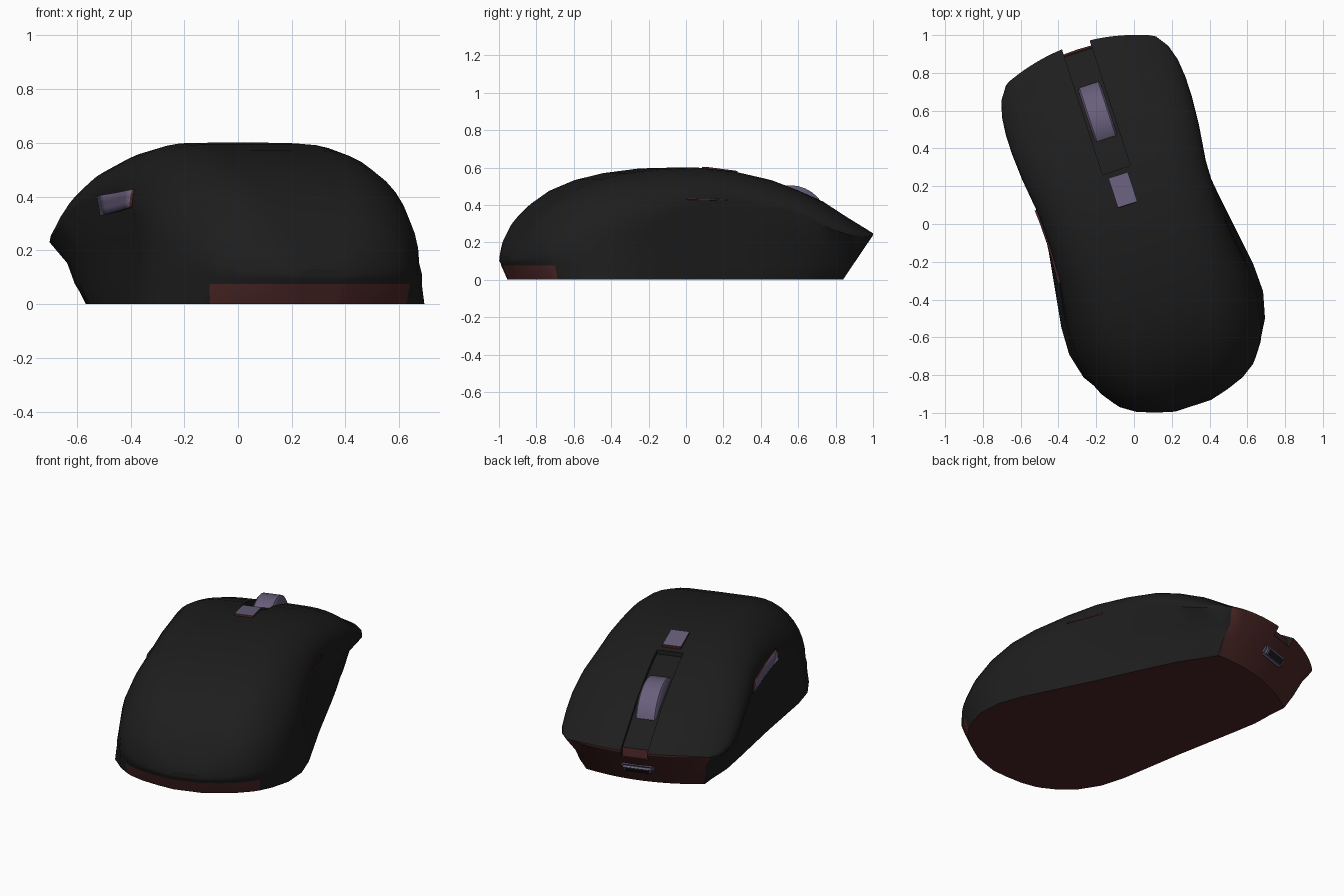
import bpy, bmesh, math

if "Cube" in bpy.data.objects:
    bpy.data.objects.remove(bpy.data.objects["Cube"], do_unlink=True)

TURN = math.radians(18)   # whole device is turned on the table


def make_mat(name, color):
    m = bpy.data.materials.new(name)
    m.use_nodes = True
    m.diffuse_color = (*color, 1)
    bsdf = m.node_tree.nodes["Principled BSDF"]
    bsdf.inputs["Base Color"].default_value = (*color, 1)
    bsdf.inputs["Roughness"].default_value = 0.6
    return m


BLACK = make_mat("charcoal_black", (0.0125, 0.0125, 0.0125))
RED = make_mat("dark_red", (0.07, 0.019, 0.019))
PURPLE = make_mat("grey_purple", (0.14, 0.115, 0.2))

# Stations along the shell: position, base half width, shoulder half width,
# shoulder height, crown height
STATIONS = [
    (-1.012, .08, .1, .10, .13), (-.985, .18, .2, .10, .18),
    (-.95, .275, .295, .10, .25), (-.9, .355, .37, .105, .32),
    (-.87, .385, .395, .11, .35), (-.8, .44, .445, .12, .41),
    (-.69, .505, .485, .15, .48), (-.55, .54, .51, .2, .535),
    (-.4, .535, .505, .26, .57), (-.2, .505, .475, .36, .595),
    (0, .475, .46, .42, .60), (.2, .45, .465, .41, .58),
    (.4, .425, .49, .37, .535), (.55, .405, .50, .32, .48),
    (.7, .385, .50, .27, .42), (.85, .37, .49, .24, .335),
    (.95, .355, .465, .23, .28), (1.0, .345, .42, .23, .25),
]
ARC = 9


def smooth(t):
    t = min(1, max(0, t))
    return t * t * (3 - 2 * t)


def station(v):
    for a, b in zip(STATIONS, STATIONS[1:]):
        if v <= b[0]:
            t = (v - a[0]) / (b[0] - a[0])
            return tuple(p + (q - p) * t for p, q in zip(a, b))
    return STATIONS[-1]


def half_section(s):
    """Half profile from the base edge over a round shoulder to a flat crown."""
    v, b, w, zr, h = s
    low = .075
    flat = .4 * w
    pinch = .02 * smooth((zr - .15) / .25)
    pts = [(b, 0), (b + (w - b) * low / zr, low),
           ((b + w) / 2 - pinch, (low + zr) / 2)]
    for i in range(ARC + 1):
        a = math.pi / 2 * i / ARC
        pts.append((flat + (w - flat) * math.cos(a), zr + (h - zr) * math.sin(a)))
    return pts + [(0, h + .001)]


def place(u, v, z):
    """Round the nose in plan and undercut both ends."""
    nose, tail = smooth((v - .5) / .5), smooth((-.7 - v) / .3)
    v2 = v - nose * (.5 * u * u + .17 * max(0, 1 - z / .24))
    return (u, v2 + tail * .04 * max(0, 1 - z / .1), z)


def side_u(v, z):
    """Half width of the shell at a given height."""
    pts = half_section(station(v))
    for (u0, z0), (u1, z1) in zip(pts, pts[1:]):
        if z <= z1:
            return u0 + (u1 - u0) * (z - z0) / (z1 - z0)
    return 0


def add_grid(bm, rows, mat=0):
    vs = [[bm.verts.new(p) for p in r] for r in rows]
    for r0, r1 in zip(vs, vs[1:]):
        for i in range(len(r0) - 1):
            f = bm.faces.new((r0[i], r0[i + 1], r1[i + 1], r1[i]))
            f.material_index = mat


def finish(bm, name, mats, angle=40):
    bmesh.ops.remove_doubles(bm, verts=bm.verts[:], dist=1e-5)
    bmesh.ops.recalc_face_normals(bm, faces=bm.faces[:])
    me = bpy.data.meshes.new(name)
    bm.to_mesh(me)
    bm.free()
    for m in mats:
        me.materials.append(m)
    ob = bpy.data.objects.new(name, me)
    bpy.context.collection.objects.link(ob)
    ob.rotation_euler.z = TURN
    shade(ob, angle)
    return ob


def shade(ob, angle):
    bpy.ops.object.select_all(action='DESELECT')
    ob.select_set(True)
    bpy.context.view_layer.objects.active = ob
    bpy.ops.object.shade_smooth_by_angle(angle=math.radians(angle))


def box(name, centre, size, mats, bevel=0.0, tilt=0.0, top_only=False):
    bm = bmesh.new()
    bmesh.ops.create_cube(bm, size=1)
    bmesh.ops.scale(bm, vec=size, verts=bm.verts)
    if bevel:
        bmesh.ops.bevel(bm, geom=bm.edges[:], offset=bevel, segments=2, affect='EDGES')
    if top_only:
        bm.normal_update()
        for f in bm.faces:
            f.material_index = 0 if f.normal.z > .5 else 1
    for p in bm.verts:
        y, z = p.co.y, p.co.z
        p.co.y = y * math.cos(tilt) - z * math.sin(tilt) + centre[1]
        p.co.z = y * math.sin(tilt) + z * math.cos(tilt) + centre[2]
        p.co.x += centre[0]
    return finish(bm, name, mats)


# Shell: lofted top, red base and red nose panel
bm = bmesh.new()
loops = []
for s in STATIONS:
    half = half_section(s)
    full = [(-u, z) for u, z in half] + [(u, z) for u, z in half[-2::-1]]
    loops.append([place(u, s[0], z) for u, z in full])
add_grid(bm, loops)
across = [i / 5 - 1 for i in range(11)]
for s, mat in ((STATIONS[0], 0), (STATIONS[-1], 1)):
    add_grid(bm, [[place(k * u, s[0], z) for k in across]
                  for u, z in half_section(s)], mat)
for f in bm.faces:
    c = f.calc_center_median()
    if c.y < -.85 and c.z < .06:      # rear bumper strip
        f.material_index = 1
add_grid(bm, [[place(k * s[1], s[0], 0) for k in across] for s in STATIONS], 1)
shell = finish(bm, "shell", [BLACK, RED])

# Wheel channel, cut into the crown and notched at the nose
bm = bmesh.new()
rows = [(v, station(v)[4] - .025) for v in (.3, .4, .55, .7, .85, .955)]
rows += [(.96, .2), (1.1, .2)]
loops = [[(-.077, v, z), (.077, v, z), (.077, v, .9), (-.077, v, .9), (-.077, v, z)]
         for v, z in rows]
add_grid(bm, loops)
for i in (0, -1):
    bm.faces.new([bm.verts.new(p) for p in loops[i][:4]])
cutter = finish(bm, "channel_cutter", [BLACK])
cutter.hide_render = True
cut = shell.modifiers.new("channel", 'BOOLEAN')
cut.operation, cut.object, cut.solver = 'DIFFERENCE', cutter, 'EXACT'
bpy.context.view_layer.objects.active = shell
bpy.ops.object.modifier_apply(modifier=cut.name)
bpy.data.objects.remove(cutter, do_unlink=True)
for p in shell.data.polygons:          # notch walls under the channel
    if abs(p.center.x) < .076 and p.center.y > .92 and p.center.z < .25:
        p.material_index = 1
shade(shell, 40)

# Scroll wheel with softened rims
bm = bmesh.new()
rim = [(-.062, 0), (-.062, .203), (-.052, .215), (.052, .215), (.062, .203), (.062, 0)]
add_grid(bm, [[(x, .57 + r * math.cos(a), .29 + r * math.sin(a)) for x, r in rim]
              for a in (math.tau * i / 32 for i in range(33))])
finish(bm, "scroll_wheel", [PURPLE])

# Small button behind the wheel
box("top_button", (0, .188, .575), (.108, .165, .034), [PURPLE, RED],
    tilt=math.radians(-7), top_only=True)


# Side details that follow the flank
def flank_patch(name, side, v0, v1, low, high, lift, thick, mats):
    bm = bmesh.new()
    rows = []
    for i in range(7):
        t = i / 6
        v = v0 + (v1 - v0) * t
        rows.append([])
        for j in range(4):
            z = low(t) + (high(t) - low(t)) * j / 3
            rows[-1].append((side * (side_u(v, z) + lift), v, z))
    add_grid(bm, rows)
    ob = finish(bm, name, mats)
    sol = ob.modifiers.new("thickness", 'SOLIDIFY')
    sol.thickness, sol.offset = thick, 0
    sol.material_offset_rim = len(mats) - 1


flank_patch("thumb_button", -1, -.18, .23, lambda t: .36 - .03 * t,
            lambda t: .425 - .02 * t, .002, .016, [PURPLE, RED])
flank_patch("side_seam", 1, -.15, .08, lambda t: .428 - .005 * t,
            lambda t: .434 - .005 * t, .001, .006, [RED])

# Cable socket in the nose panel
lean = math.radians(-35)
box("socket_frame", (0, .912, .12), (.19, .04, .06), [PURPLE], bevel=.012, tilt=lean)
box("socket_hole", (0, .93, .11), (.13, .012, .03), [BLACK], tilt=lean)
